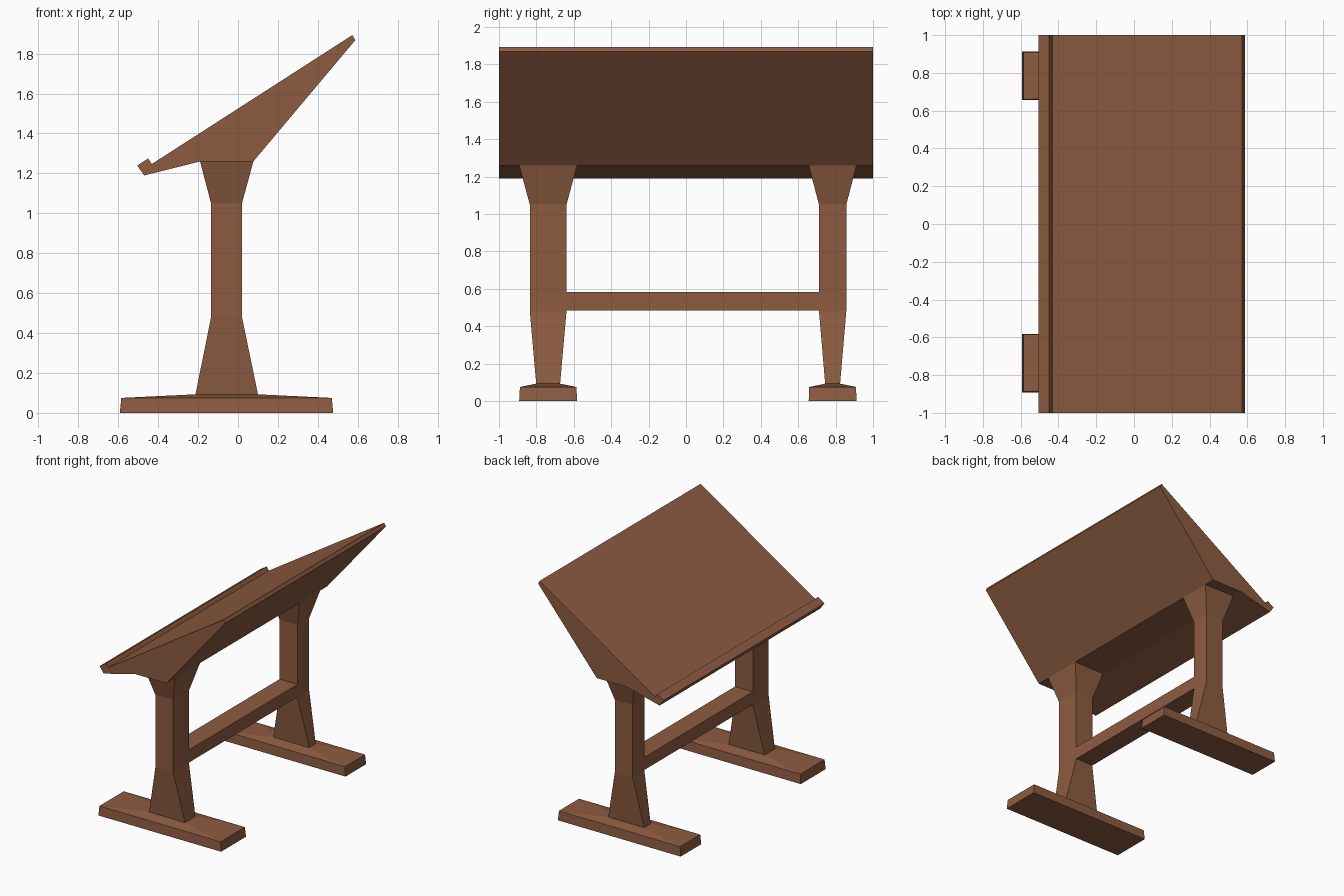
import bpy, bmesh

if "Cube" in bpy.data.objects:
    bpy.data.objects.remove(bpy.data.objects["Cube"])

wood = bpy.data.materials.new("brown wood")
wood.diffuse_color = (0.27, 0.107, 0.053, 1)
wood.use_nodes = True
wood.node_tree.nodes["Principled BSDF"].inputs["Base Color"].default_value = wood.diffuse_color


def loft(name, rings):
    """Join successive rings of equal point count and cap both ends."""
    bm = bmesh.new()
    loops = [[bm.verts.new(p) for p in ring] for ring in rings]
    n = len(loops[0])
    for a, b in zip(loops, loops[1:]):
        for i in range(n):
            j = (i + 1) % n
            bm.faces.new((a[i], a[j], b[j], b[i]))
    bm.faces.new(loops[0])
    bm.faces.new(loops[-1])
    bmesh.ops.recalc_face_normals(bm, faces=bm.faces[:])
    me = bpy.data.meshes.new(name)
    bm.to_mesh(me)
    bm.free()
    me.materials.append(wood)
    ob = bpy.data.objects.new(name, me)
    bpy.context.collection.objects.link(ob)
    return ob


def rect(x0, x1, y0, y1, z):
    return [(x0, y0, z), (x1, y0, z), (x1, y1, z), (x0, y1, z)]


# Slanted desk top with a book ledge: side profile extruded along y
profile = [(-0.505, 1.24), (-0.45, 1.275), (-0.432, 1.247), (0.573, 1.893),
           (0.588, 1.868), (0.077, 1.26), (-0.19, 1.26), (-0.47, 1.19)]
loft("desk_top", [[(x, y, z) for x, z in profile] for y in (-1, 1)])

# Feet and posts: x extents and height, paired with half depths per leg
levels = [(-0.592, 0.477, 0.0), (-0.585, 0.47, 0.075), (-0.213, 0.1, 0.093),
          (-0.135, 0.02, 0.48), (-0.135, 0.02, 1.05), (-0.19, 0.077, 1.26)]
legs = {
    "front": (-0.737, (0.155, 0.151, 0.064, 0.098, 0.098, 0.155)),
    "back": (0.784, (0.128, 0.125, 0.040, 0.073, 0.073, 0.128)),
}
for side, (yc, halves) in legs.items():
    rings = [rect(x0, x1, yc - h, yc + h, z)
             for (x0, x1, z), h in zip(levels, halves)]
    loft(side + "_foot", rings[:3])
    loft(side + "_post", rings[2:])

# Stretcher beam between the posts
loft("stretcher", [rect(-0.135, 0.02, -0.639, 0.711, z) for z in (0.483, 0.583)])
